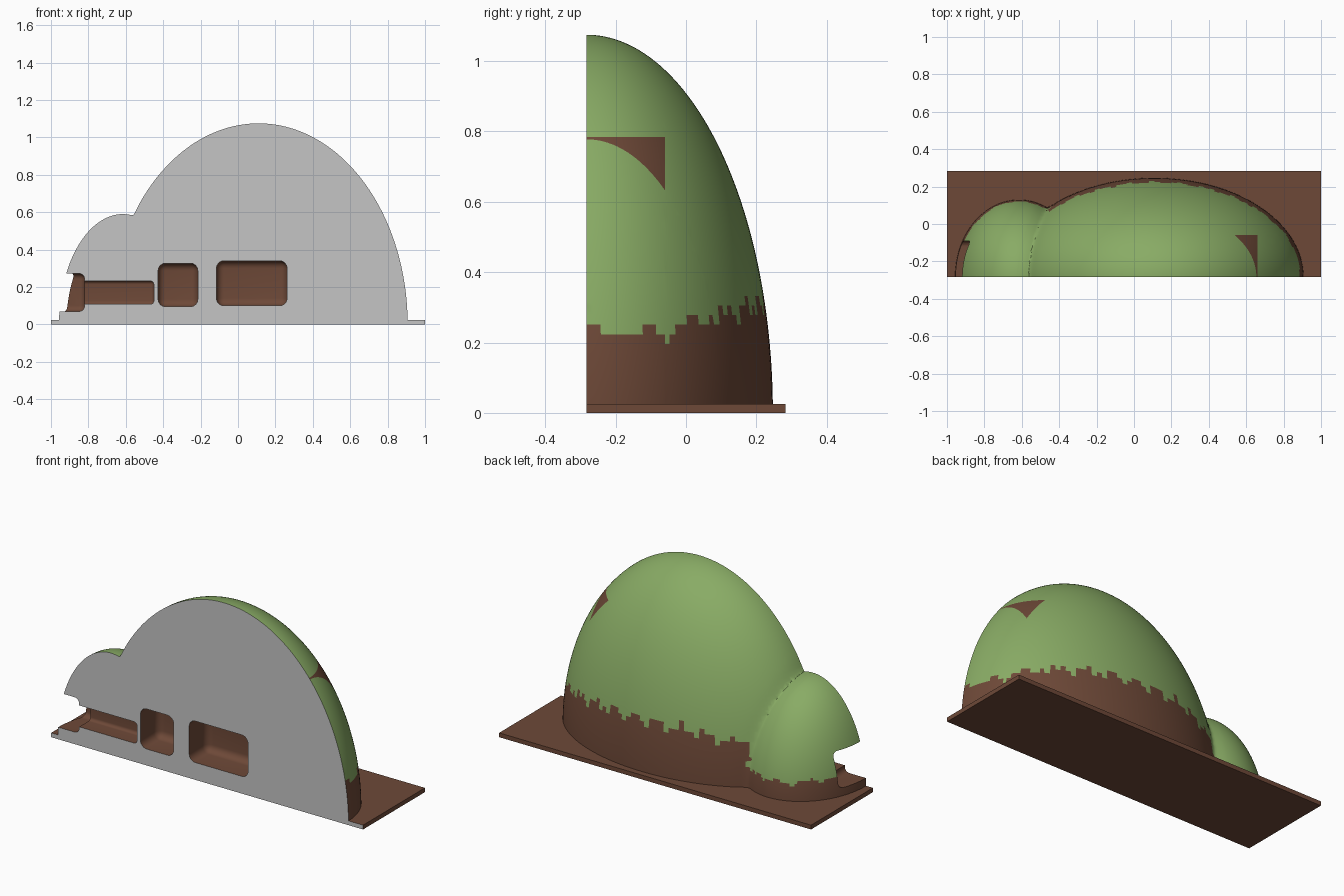
import bpy, bmesh, math
from mathutils import Vector

default = bpy.data.objects.get("Cube")
if default:
    bpy.data.objects.remove(default, do_unlink=True)

FRONT = -0.283                      # plane of the flat section face
BIG = (Vector((0.11, FRONT, 0)), Vector((0.797, 0.53, 1.075)))
SMALL = (Vector((-0.615, FRONT, 0)), Vector((0.342, 0.413, 0.59)))


def material(name, rgb):
    m = bpy.data.materials.new(name)
    m.use_nodes = True
    m.diffuse_color = (*rgb, 1)
    m.node_tree.nodes["Principled BSDF"].inputs["Base Color"].default_value = (*rgb, 1)
    return m


MATS = [material("grass green", (0.25, 0.41, 0.13)),
        material("earth brown", (0.155, 0.066, 0.039)),
        material("section grey", (0.56, 0.56, 0.56))]


def make_object(name, bm):
    me = bpy.data.meshes.new(name)
    bm.to_mesh(me)
    bm.free()
    ob = bpy.data.objects.new(name, me)
    bpy.context.collection.objects.link(ob)
    return ob


def ellipsoid(name, dome, cuts=()):
    bm = bmesh.new()
    bmesh.ops.create_uvsphere(bm, u_segments=160, v_segments=120, radius=1)
    for v in bm.verts:
        v.co = Vector(a * b for a, b in zip(v.co, dome[1])) + dome[0]
    # extra edge lines so that the bare patch gets clean borders
    for co, no in cuts:
        bmesh.ops.bisect_plane(bm, geom=bm.verts[:] + bm.edges[:] + bm.faces[:],
                               plane_co=co, plane_no=no)
    return make_object(name, bm)


def box(name, x, y, z, bevel=0.0):
    bm = bmesh.new()
    bmesh.ops.create_cube(bm, size=1)
    for v in bm.verts:
        v.co = [(r[0] + r[1]) / 2 + c * (r[1] - r[0]) for c, r in zip(v.co, (x, y, z))]
    if bevel:
        bmesh.ops.bevel(bm, geom=bm.edges[:], offset=bevel, segments=6,
                        profile=0.5, affect='EDGES')
    return make_object(name, bm)


def boolean(target, tool, operation):
    mod = target.modifiers.new("cut", 'BOOLEAN')
    mod.operation, mod.object, mod.solver = operation, tool, 'EXACT'
    bpy.context.view_layer.objects.active = target
    bpy.ops.object.modifier_apply(modifier=mod.name)
    tool.hide_render = True
    bpy.data.objects.remove(tool, do_unlink=True)


def level(p, dome):
    """1 on the dome surface, less inside."""
    return math.sqrt(sum(((p[i] - dome[0][i]) / dome[1][i]) ** 2 for i in range(3)))


# Two joined domes
hill = ellipsoid("hill", BIG, [((0.66, 0, 0), (1, 0, 0)), ((0, -0.06, 0), (0, 1, 0)),
                               ((0, 0, 0.785), (0, 0, 1))])
boolean(hill, ellipsoid("small_dome", SMALL), 'UNION')

# Soften the valley between the domes
bm = bmesh.new()
bm.from_mesh(hill.data)
valley = [v for v in bm.verts
          if abs(level(v.co, BIG) - 1) < 0.07 and abs(level(v.co, SMALL) - 1) < 0.12]
for _ in range(6):
    bmesh.ops.smooth_vert(bm, verts=valley, factor=0.5,
                          use_axis_x=True, use_axis_y=True, use_axis_z=True)
bm.to_mesh(hill.data)
bm.free()

# Keep only the half behind the section plane and above ground
boolean(hill, box("keep", (-2, 2), (FRONT, 2), (0.015, 2)), 'INTERSECT')

# Burrow: entrance, tunnel and two rooms, open on the section face
burrow = [("entrance", (-1.2, -0.82), -0.09, (0.07, 0.272), 0.03),
          ("tunnel", (-0.87, -0.45), -0.18, (0.108, 0.232), 0.018),
          ("small_room", (-0.427, -0.215), -0.12, (0.095, 0.327), 0.04),
          ("large_room", (-0.115, 0.262), -0.12, (0.1, 0.34), 0.04)]
for name, x, back, z, bevel in burrow:
    boolean(hill, box(name, x, (-0.5, back), z, bevel), 'DIFFERENCE')

# Colours: grey section, brown burrow and steep foot, green turf
hill.data.materials.clear()
for m in MATS:
    hill.data.materials.append(m)
for f in hill.data.polygons:
    c, n = f.center, f.normal
    ragged = 0.15 + 0.012 * math.sin(45 * c.x) + 0.01 * math.sin(113 * c.x + 1)
    if n.y < -0.99 and c.y < FRONT + 0.002:
        f.material_index = 2
    elif min(level(c, BIG), level(c, SMALL)) < 0.985:
        f.material_index = 1
    elif n.z < ragged and c.z < 0.42:
        f.material_index = 1
    elif 0.5 < c.x < 0.66 and c.y < -0.06 and c.z < 0.785:
        f.material_index = 1        # bare patch
    else:
        f.material_index = 0

# Base plate
plate = box("base_plate", (-1, 1), (FRONT, -FRONT), (0, 0.025))
for m in MATS:
    plate.data.materials.append(m)
for f in plate.data.polygons:
    f.material_index = 2 if f.normal.y < -0.9 else 1

# Smooth shading with crisp edges
bpy.ops.object.select_all(action='DESELECT')
hill.select_set(True)
bpy.context.view_layer.objects.active = hill
bpy.ops.object.shade_smooth_by_angle(angle=math.radians(35))
